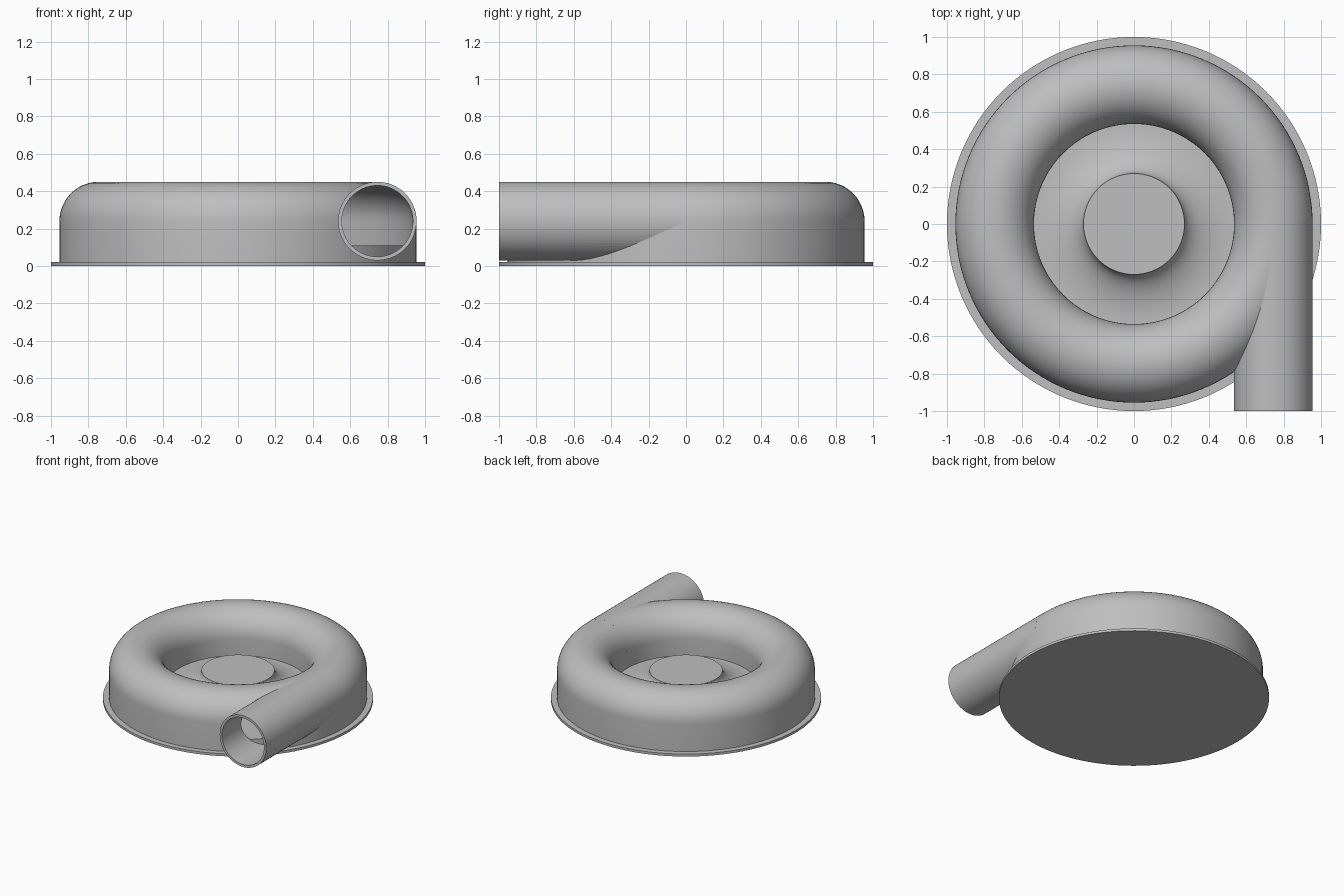
import bpy, bmesh, math
from mathutils import Matrix

if "Cube" in bpy.data.objects:
    bpy.data.objects.remove(bpy.data.objects["Cube"])

grey = bpy.data.materials.new("plain_grey")
grey.use_nodes = True
colour = (0.52, 0.52, 0.52, 1)
grey.diffuse_color = colour
grey.node_tree.nodes["Principled BSDF"].inputs["Base Color"].default_value = colour

RING, MID = 0.745, 0.24      # centre of the tube section
OUT, INN = 0.21, 0.19        # tube radii
FLOOR = 0.11


def finish(name, bm):
    bmesh.ops.remove_doubles(bm, verts=bm.verts, dist=1e-5)
    bmesh.ops.recalc_face_normals(bm, faces=bm.faces)
    mesh = bpy.data.meshes.new(name)
    bm.to_mesh(mesh)
    bm.free()
    mesh.materials.append(grey)
    obj = bpy.data.objects.new(name, mesh)
    bpy.context.scene.collection.objects.link(obj)
    return obj


def lathe(name, profile, closed=False, steps=128):
    """Spin an (r, z) profile about the z axis."""
    bm = bmesh.new()
    verts = [bm.verts.new((r, 0, z)) for r, z in profile]
    edges = [bm.edges.new(pair) for pair in zip(verts, verts[1:])]
    if closed:
        edges.append(bm.edges.new((verts[-1], verts[0])))
    bmesh.ops.spin(bm, geom=verts + edges, cent=(0, 0, 0), axis=(0, 0, 1),
                   angle=math.tau, steps=steps, use_duplicate=False)
    return finish(name, bm)


def arch(radius, n=24):
    """Half circle over the tube centre, from outside to inside."""
    return [(RING + radius * math.cos(math.pi * i / n),
             MID + radius * math.sin(math.pi * i / n)) for i in range(n + 1)]


def duct_place(obj):
    """Turn a lathed part to run backwards along y from the outlet."""
    obj.data.transform(Matrix.Translation((RING, -1, MID)) @ Matrix.Rotation(-math.pi / 2, 4, 'X'))
    obj.data.update()
    return obj


def cut(obj, cutter):
    mod = obj.modifiers.new("cut", 'BOOLEAN')
    mod.operation, mod.solver, mod.object = 'DIFFERENCE', 'EXACT', cutter
    bpy.context.view_layer.objects.active = obj
    bpy.ops.object.modifier_apply(modifier=mod.name)


# Base plate
base = lathe("base_plate", [(0, 0), (1, 0), (1, 0.02), (0, 0.02)])

# Hub with a concave flare running out to the chamber floor
flare = []
for i in range(21):
    a = math.pi / 2 * i / 20
    flare.append((0.535 - 0.265 * math.cos(a), 0.24 - (0.24 - FLOOR) * math.sin(a)))
hub = lathe("hub_and_floor", [(0, 0.24)] + flare + [(0.94, FLOOR), (0.94, 0.015), (0, 0.015)])

# Ring-shaped housing
lip = 0.10
shell = lathe("ring_housing",
              [(RING + OUT, 0.015)] + arch(OUT) + [(RING - OUT, lip), (RING - INN, lip)]
              + arch(INN)[::-1] + [(RING + INN, 0.015)], closed=True)

# Outlet duct
duct = duct_place(lathe("outlet_duct", [(OUT, 0), (OUT, 1), (INN, 1), (INN, 0)], closed=True, steps=64))

# Open the housing into the duct, and clear the duct wall from the chamber
bore = duct_place(lathe("bore_cutter", [(0, -0.1), (INN, -0.1), (INN, 0.93), (0, 0.93)], steps=64))
chamber = lathe("chamber_cutter", [(RING + INN, 0.03)] + arch(INN) + [(RING - INN, 0.03)], closed=True)
cut(shell, bore)
cut(duct, chamber)
for helper in (bore, chamber):
    bpy.data.objects.remove(helper)

# Smooth shading with sharp edges kept
bpy.ops.object.select_all(action='DESELECT')
for obj in (base, hub, shell, duct):
    obj.select_set(True)
bpy.context.view_layer.objects.active = shell
bpy.ops.object.shade_smooth_by_angle(angle=math.radians(30))
